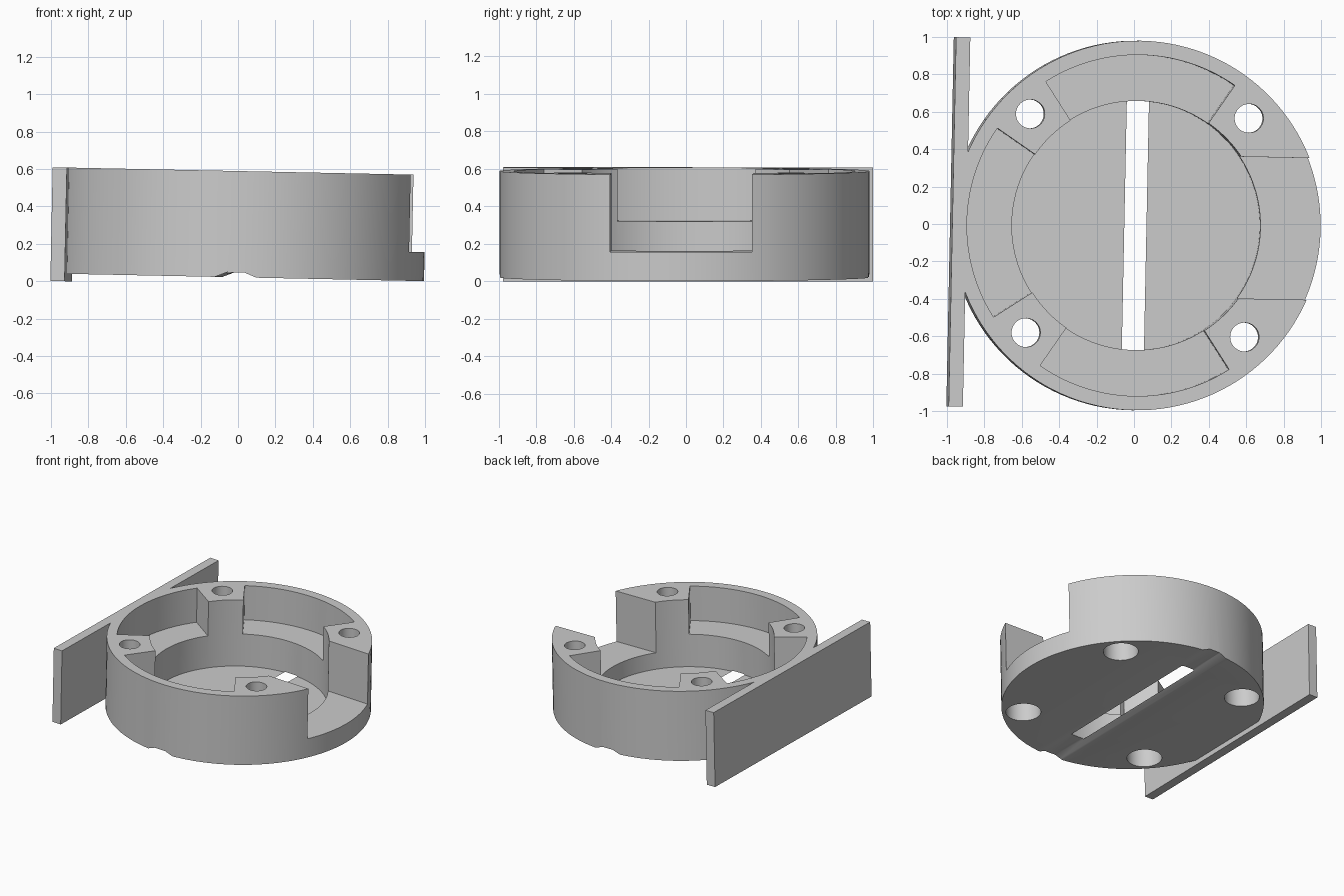
import bpy, bmesh, math
from mathutils import Matrix

if "Cube" in bpy.data.objects:
    bpy.data.objects.remove(bpy.data.objects["Cube"])

R, H = 0.988, 0.568        # outer radius and body height
BORE, FLOOR = 0.666, 0.021  # central bore radius and floor thickness
TOP = H + 0.1              # cutters reach above the rim


def prism(name, pts, z0, z1):
    """Extrude a flat outline (x, y) from z0 to z1."""
    bm = bmesh.new()
    face = bm.faces.new([bm.verts.new((x, y, z0)) for x, y in pts])
    out = bmesh.ops.extrude_face_region(bm, geom=[face])
    verts = [v for v in out["geom"] if isinstance(v, bmesh.types.BMVert)]
    bmesh.ops.translate(bm, verts=verts, vec=(0, 0, z1 - z0))
    bmesh.ops.recalc_face_normals(bm, faces=bm.faces)
    mesh = bpy.data.meshes.new(name)
    bm.to_mesh(mesh)
    bm.free()
    ob = bpy.data.objects.new(name, mesh)
    bpy.context.collection.objects.link(ob)
    return ob


def arc(r, a0, a1, n, cx=0.0, cy=0.0):
    """n + 1 points on an arc, angles in degrees."""
    return [(cx + r * math.cos(math.radians(a0 + (a1 - a0) * i / n)),
             cy + r * math.sin(math.radians(a0 + (a1 - a0) * i / n)))
            for i in range(n + 1)]


def disc(name, r, z0, z1, n=128, cx=0.0, cy=0.0):
    return prism(name, arc(r, 0, 360, n, cx, cy)[:-1], z0, z1)


def box(name, x0, x1, y0, y1, z0, z1):
    return prism(name, [(x0, y0), (x1, y0), (x1, y1), (x0, y1)], z0, z1)


def combine(target, tool, op):
    """Apply a boolean and discard the tool."""
    tool.hide_render = True
    mod = target.modifiers.new("cut", "BOOLEAN")
    mod.operation, mod.solver, mod.object = op, "EXACT", tool
    bpy.context.view_layer.objects.active = target
    bpy.ops.object.modifier_apply(modifier=mod.name)
    bpy.data.objects.remove(tool, do_unlink=True)


# Round housing with a flat mounting plate on its left
housing = disc("housing", R, 0, H)
combine(housing, box("mounting_plate", -0.99, -0.914, -0.987, 0.987, -0.04, H), "UNION")

# Central bore, leaving a thin floor
combine(housing, disc("bore", BORE, FLOOR, TOP), "DIFFERENCE")

# Three curved pockets in the rim
for centre in (90, 180, 270):
    a0, a1 = centre - 33.65, centre + 33.65
    outline = arc(0.912, a0, a1, 28) + arc(0.6, a1, a0, 28)
    combine(housing, prism("rim_pocket", outline, 0.286, TOP), "DIFFERENCE")

# Open notch on the right
combine(housing, box("notch", 0.4, 1.2, -0.379, 0.379, 0.155, TOP), "DIFFERENCE")

# Screw holes, widened from below
for angle in (45, 135, 225, 315):
    x = 0.827 * math.cos(math.radians(angle))
    y = 0.827 * math.sin(math.radians(angle))
    combine(housing, disc("screw_hole", 0.077, -0.1, TOP, 48, x, y), "DIFFERENCE")
    combine(housing, disc("screw_head_recess", 0.132, -0.1, 0.3, 48, x, y), "DIFFERENCE")

# Sloped groove under the base; it breaks through the floor as a slot
groove = prism("groove", [(-0.16, -0.02), (0.16, -0.02), (0.047, 0.026), (-0.047, 0.026)], -1.2, 1.2)
groove.data.transform(Matrix.Rotation(math.radians(90), 4, "X"))
combine(housing, groove, "DIFFERENCE")

# Slight turn and tilt, then rest on the ground
housing.data.transform(Matrix.Translation((0.007, -0.008, 0.0203))
                       @ Matrix.Rotation(0.0205, 4, "Y")
                       @ Matrix.Rotation(-0.0202, 4, "Z"))

grey = bpy.data.materials.new("light grey")
grey.diffuse_color = (0.6, 0.6, 0.6, 1)
grey.use_nodes = True
grey.node_tree.nodes["Principled BSDF"].inputs["Base Color"].default_value = grey.diffuse_color
housing.data.materials.clear()
housing.data.materials.append(grey)

bpy.ops.object.select_all(action="DESELECT")
housing.select_set(True)
bpy.context.view_layer.objects.active = housing
bpy.ops.object.shade_smooth_by_angle(angle=math.radians(25))
